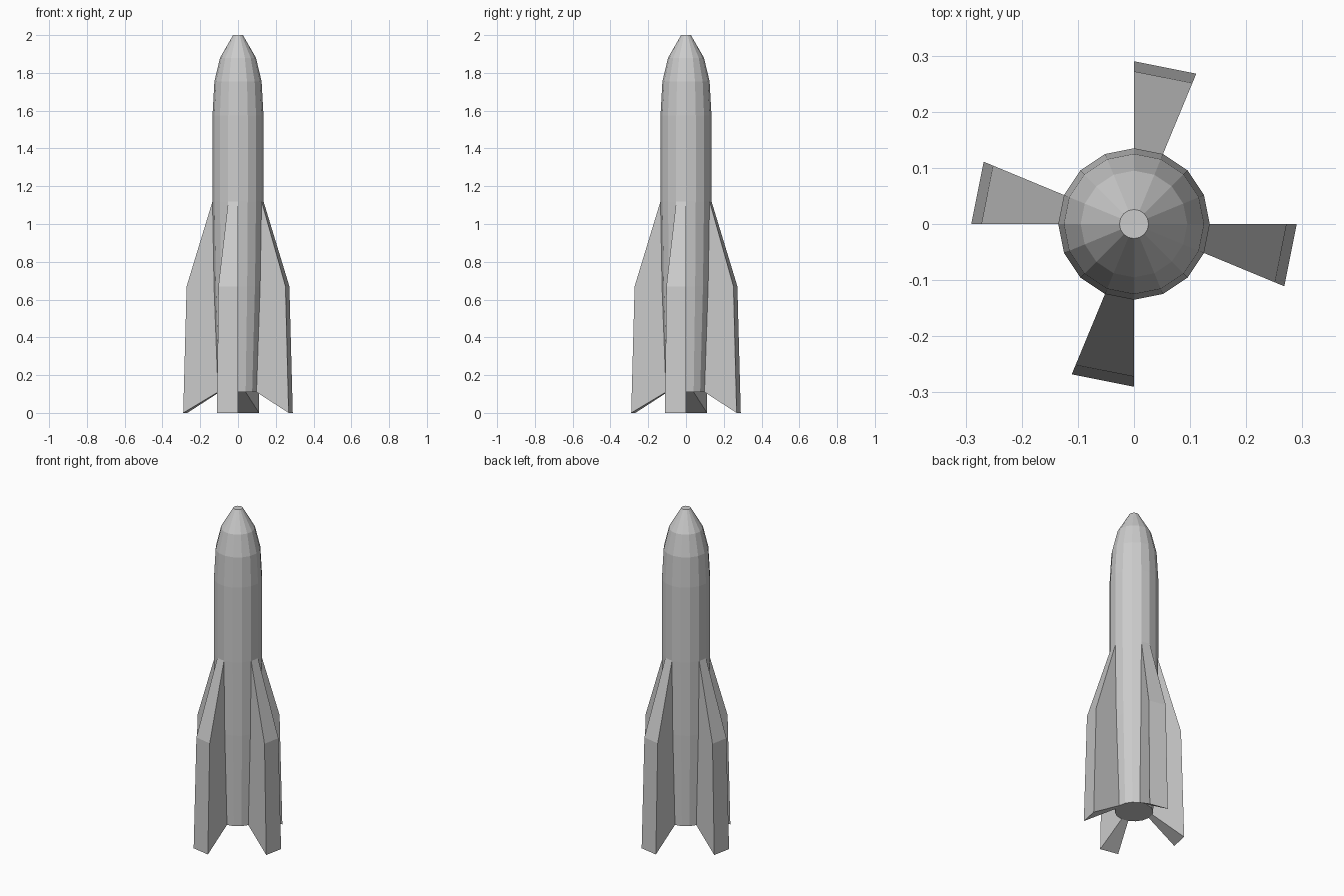
import bpy, bmesh
from math import cos, sin, pi

if "Cube" in bpy.data.objects:
    bpy.data.objects.remove(bpy.data.objects["Cube"])

SIDES = 16
# Hull profile: (radius, height)
HULL = [(0.106, 0.11), (0.127, 0.67), (0.135, 1.12), (0.135, 1.575),
        (0.125, 1.755), (0.095, 1.88), (0.026, 2.0)]
# Fin outer edge: lower tip and shoulder
FIN_TIP, FIN_SHOULDER = (0.29, 0.0), (0.272, 0.67)

bm = bmesh.new()


def point(profile, i):
    r, z = profile
    a = 2 * pi * i / SIDES
    return bm.verts.new((r * cos(a), r * sin(a), z))


# Hull rings, with flat caps at the tail and nose
rings = [[point(p, i) for i in range(SIDES)] for p in HULL]
bm.faces.new(rings[0][::-1])
bm.faces.new(rings[-1])
fin_panels = [SIDES // 4 * k - 1 for k in range(1, 5)]
for level, (low, high) in enumerate(zip(rings, rings[1:])):
    for i in range(SIDES):
        if level < 2 and i in fin_panels:
            continue  # a fin grows out of this panel
        j = (i + 1) % SIDES
        bm.faces.new((low[i], low[j], high[j], high[i]))

# Four wedge fins growing out of single hull panels
for i in fin_panels:
    outlines = []
    for k in (i, i + 1):
        outlines.append([rings[0][k % SIDES], point(FIN_TIP, k), point(FIN_SHOULDER, k),
                         rings[2][k % SIDES], rings[1][k % SIDES]])
    a, b = outlines
    bm.faces.new(a)
    bm.faces.new(b[::-1])
    for n in range(3):
        bm.faces.new((a[n], b[n], b[n + 1], a[n + 1]))

bmesh.ops.recalc_face_normals(bm, faces=bm.faces[:])
mesh = bpy.data.meshes.new("rocket_hull_and_fins")
bm.to_mesh(mesh)
bm.free()
rocket = bpy.data.objects.new("rocket_hull_and_fins", mesh)
bpy.context.collection.objects.link(rocket)
